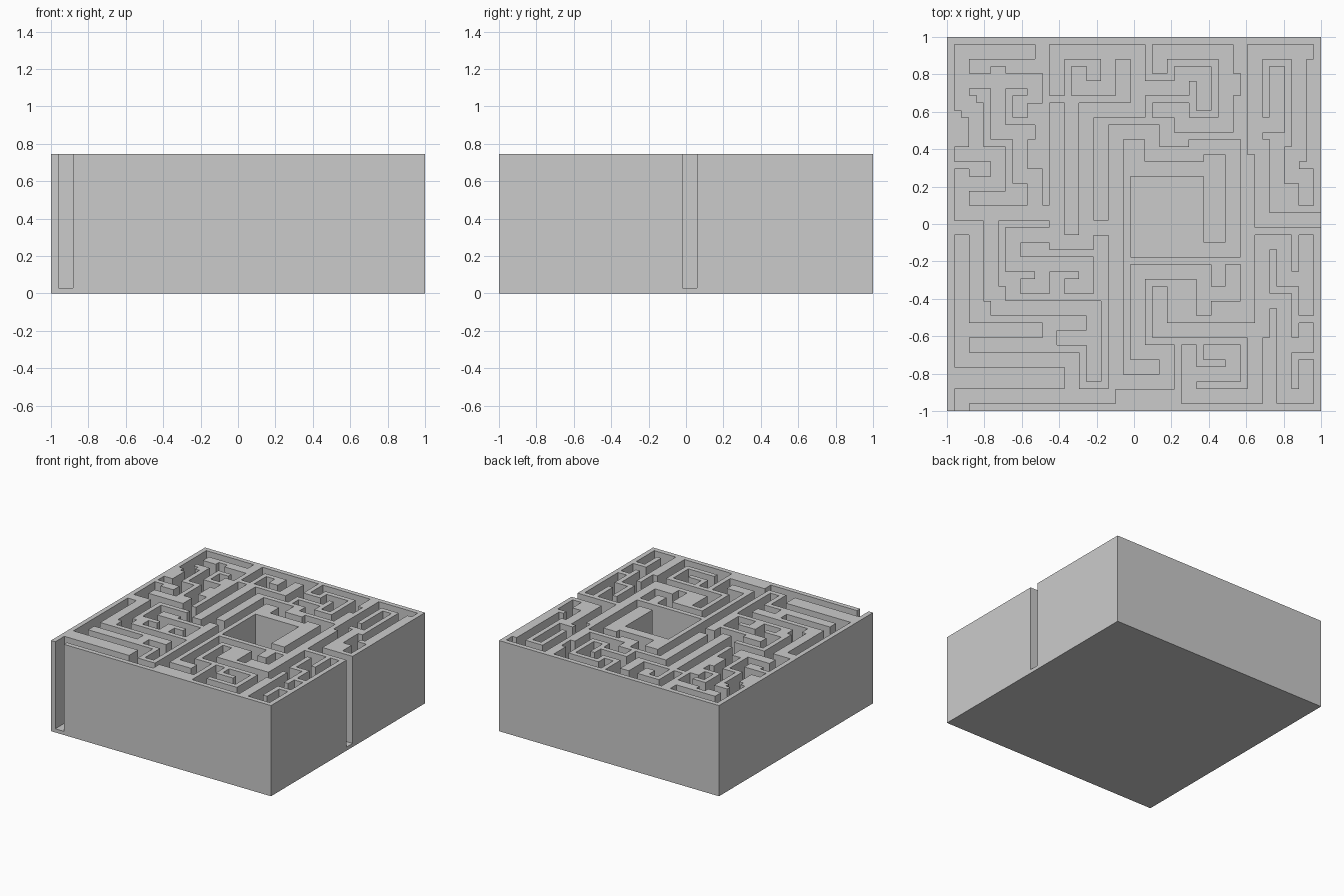
import bpy
import bmesh
from mathutils import Matrix, Vector

if "Cube" in bpy.data.objects:
    bpy.data.objects.remove(bpy.data.objects["Cube"])

CELLS = 51
UNIT = 2 / CELLS
FLOOR, TOP = 0.03, 0.745
STEP = {"N": (0, -1), "S": (0, 1), "E": (1, 0), "W": (-1, 0)}
corridor = set()


def carve(col, row, width=2, depth=2):
    corridor.update((c, r) for c in range(col, col + width)
                    for r in range(row, row + depth))


def dig(start, moves=""):
    """Walk a two-cell-wide digger through the block from a column and row."""
    col, row = start
    carve(col, row)
    for move in moves.split():
        dx, dy = STEP[move[0]]
        for _ in range(int(move[1:])):
            col, row = col + dx, row + dy
            carve(col, row)


# Central chamber
carve(25, 19, 10, 11)

# Back right-hand passages
dig((10, 1), "W9 S7 E1 S1 E1 S6 W2")
dig((3, 15), "E3 S4 W5 N1 S5 E13")
dig((1, 5), "E10 S2")
dig((9, 9), "N1")
dig((6, 4), "S8 E4")
dig((9, 12), "S6 E2 S5")

# Long passages beside the chamber
dig((14, 1), "S5")
dig((14, 1), "E11 S8 W7 S16 E4")
dig((21, 1), "S5 W4 N2")
dig((14, 9), "S17 W6 S4 E10 S3 W2")
dig((14, 27), "E4")
dig((22, 12), "S34")
dig((12, 30), "S3 W2")

# Back left-hand passages
dig((25, 6), "E6 N2 E3 S4")
dig((28, 3), "N2 E9 S4 E1 S1 W1 S5 W6 N2 W3")
dig((22, 12), "E5 S3 E6 N1 E5 S14 W5")
dig((41, 1), "E7")
dig((47, 1), "S14 W1 S3 E2 S3")
dig((41, 1), "S13 E1 S10 E3")
dig((44, 4), "S7 W3")

# Side entrance
dig((49, 24), "W7")

# Front left-hand passages
dig((25, 31), "E9 S3 E4 N3")
dig((34, 34), "S2")
dig((25, 31), "S11 E4 S4 W7")
dig((28, 34), "S5 E12")
dig((32, 42), "S6 E9 N9")
dig((32, 45), "E6 N3 W3")
dig((48, 36), "N9")
dig((42, 27), "E3 S5 E3")
dig((42, 27), "S12")
dig((42, 35), "E3 S6 E3 N2")
dig((45, 41), "S7 E3 N4")

# Front entrance and right-hand passages
dig((1, 49), "N1 E20")
dig((16, 48), "N5 W15 N16")
dig((1, 39), "E10")
dig((5, 23), "S11 E1 S2 E13 S9")
dig((19, 40), "W4")


def add_object(name, bm):
    bmesh.ops.recalc_face_normals(bm, faces=bm.faces)
    mesh = bpy.data.meshes.new(name)
    bm.to_mesh(mesh)
    bm.free()
    obj = bpy.data.objects.new(name, mesh)
    bpy.context.collection.objects.link(obj)
    return obj


# Floor slab
bm = bmesh.new()
bmesh.ops.create_cube(bm, size=1, matrix=Matrix.Translation((0, 0, FLOOR / 2))
                      @ Matrix.Diagonal((2, 2, FLOOR, 1)))
add_object("base", bm)

# Walls raised from every cell that was not dug out
bm = bmesh.new()
bmesh.ops.create_grid(bm, x_segments=CELLS, y_segments=CELLS, size=1,
                      matrix=Matrix.Translation((0, 0, FLOOR)))


def cell_of(face):
    centre = face.calc_center_median()
    return int((centre.x + 1) / UNIT), int((1 - centre.y) / UNIT)


dug = [f for f in bm.faces if cell_of(f) in corridor]
bmesh.ops.delete(bm, geom=dug, context="FACES")
raised = bmesh.ops.extrude_face_region(bm, geom=bm.faces[:])
verts = [g for g in raised["geom"] if isinstance(g, bmesh.types.BMVert)]
bmesh.ops.translate(bm, verts=verts, vec=Vector((0, 0, TOP - FLOOR)))
add_object("maze_walls", bm)
